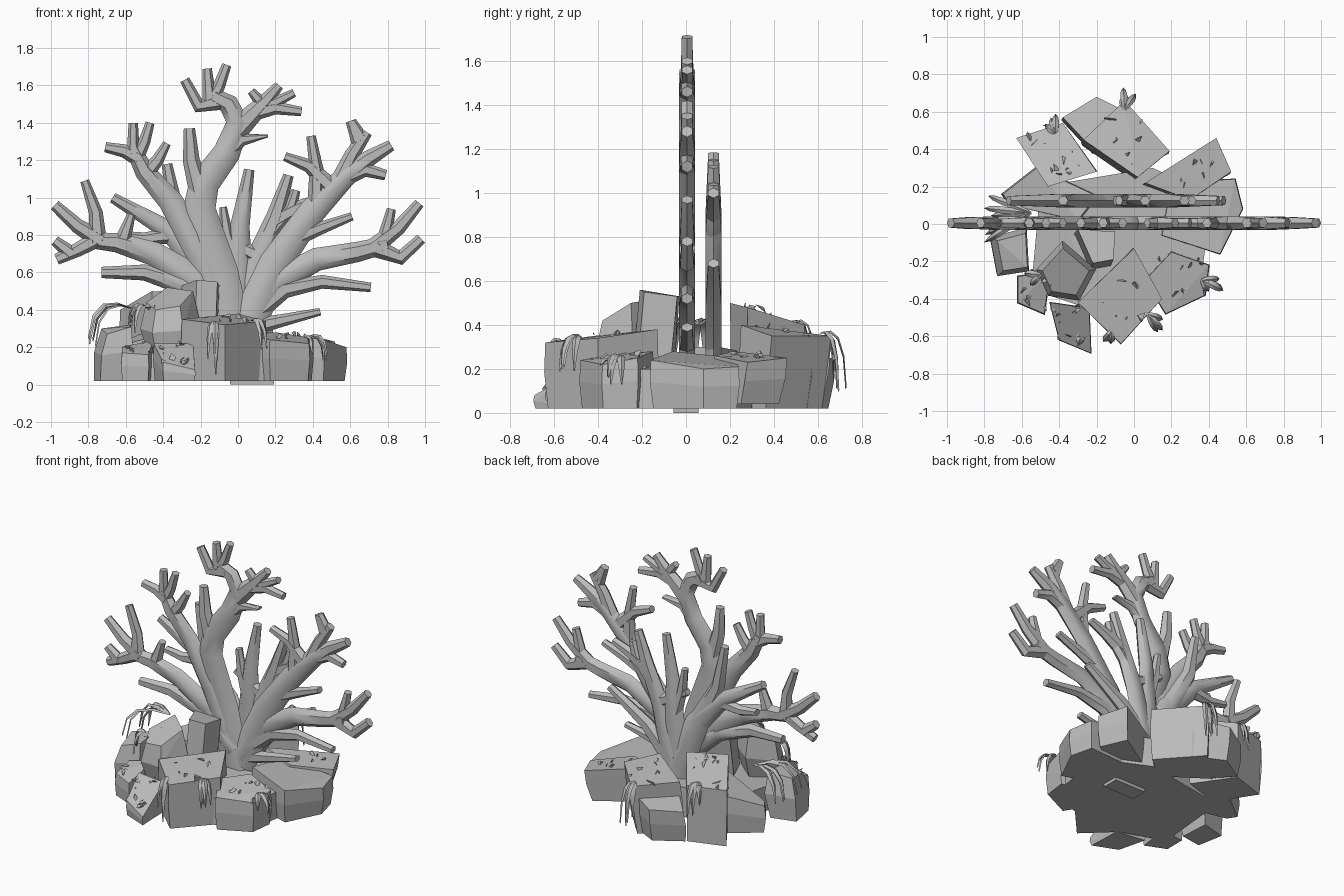
import bpy, bmesh, math, random
from mathutils import Vector
from mathutils.bvhtree import BVHTree

random.seed(4)
grey = bpy.data.materials.new("stone grey")
grey.diffuse_color = (0.5, 0.5, 0.5, 1)


def finish(bm, name, smooth=0):
    bmesh.ops.recalc_face_normals(bm, faces=bm.faces)
    me = bpy.data.meshes.new(name)
    bm.to_mesh(me)
    bm.free()
    ob = bpy.data.objects.new(name, me)
    bpy.context.collection.objects.link(ob)
    me.materials.append(grey)
    if smooth:
        bpy.ops.object.select_all(action='DESELECT')
        ob.select_set(True)
        bpy.context.view_layer.objects.active = ob
        bpy.ops.object.shade_smooth_by_angle(angle=math.radians(smooth))
    return ob


def branch(bm, y, w0, w1, *pts):
    """Flattened six-sided tube through x,z points, tapering from w0 to w1."""
    p = [Vector((x, 0, z)) for x, z in pts]
    rings = []
    for i, c in enumerate(p):
        t = (p[min(i + 1, len(p) - 1)] - p[max(i - 1, 0)]).normalized()
        n = Vector((t.z, 0, -t.x))
        w = w0 + (w1 - w0) * i / (len(p) - 1)
        d = min(0.042, max(0.028, w * 0.9))
        rings.append([bm.verts.new(c + n * (w * math.cos(a)) + Vector((0, y + d * math.sin(a), 0)))
                      for a in [k * math.pi / 3 for k in range(6)]])
    for a, b in zip(rings, rings[1:]):
        for k in range(6):
            bm.faces.new((a[k], a[(k + 1) % 6], b[(k + 1) % 6], b[k]))
    bm.faces.new(rings[0])
    bm.faces.new(rings[-1])


# Large coral fan
bm = bmesh.new()
Y = 0.005
def f(*a): branch(bm, Y, *a)
# central stem and crown
f(.11, .045, (-.02, .2), (-.1, .6), (-.21, .93), (-.18, 1.08), (-.06, 1.24), (0, 1.4), (-.05, 1.5), (-.13, 1.54))
f(.05, .027, (-.08, 1.52), (-.21, 1.49), (-.285, 1.63))
f(.04, .025, (-.15, 1.5), (-.165, 1.69))
f(.04, .025, (-.15, 1.5), (-.1, 1.6), (-.06, 1.71))
f(.065, .026, (-.01, 1.36), (.08, 1.45), (.15, 1.52), (.22, 1.6))
f(.045, .025, (.07, 1.45), (.2, 1.48), (.34, 1.46))
f(.035, .022, (.13, 1.5), (.07, 1.57))
f(.035, .022, (.16, 1.49), (.22, 1.52), (.3, 1.56))
f(.06, .008, (-.08, 1.22), (.02, 1.31), (.16, 1.33))
f(.06, .03, (-.2, 1.02), (-.25, 1.2), (-.26, 1.37))
# upper left branch
f(.09, .04, (-.03, .3), (-.2, .7), (-.36, .98), (-.5, 1.14), (-.56, 1.26))
f(.045, .027, (-.53, 1.21), (-.61, 1.25), (-.71, 1.27))
f(.035, .025, (-.56, 1.23), (-.56, 1.4))
f(.04, .024, (-.54, 1.22), (-.5, 1.3), (-.47, 1.4))
f(.045, .022, (-.5, 1.12), (-.43, 1.2), (-.38, 1.29))
# lower left branch
f(.09, .04, (-.02, .33), (-.22, .56), (-.45, .7), (-.65, .76), (-.79, .77))
f(.045, .03, (-.75, .78), (-.86, .72), (-.97, .67))
f(.04, .028, (-.89, .7), (-.98, .77))
f(.05, .03, (-.73, .77), (-.86, .85), (-.98, .96))
f(.05, .024, (-.75, .76), (-.76, .92), (-.82, 1.09))
f(.045, .022, (-.62, .76), (-.57, .91))
f(.07, .03, (-.02, .33), (-.25, .52), (-.5, .6), (-.73, .6))
# upper right branch
f(.1, .03, (.02, .25), (.2, .65), (.4, .93), (.58, 1.12), (.7, 1.21), (.82, 1.28))
f(.05, .025, (.42, .96), (.42, 1.15), (.39, 1.33))
f(.05, .024, (.5, 1.05), (.38, 1.17), (.25, 1.22))
f(.05, .03, (.55, 1.1), (.61, 1.23), (.69, 1.35))
f(.035, .025, (.64, 1.3), (.6, 1.41))
f(.035, .022, (.66, 1.32), (.61, 1.41))
f(.05, .028, (.55, 1.1), (.68, 1.15), (.79, 1.12))
f(.045, .022, (.3, .78), (.45, .84), (.61, .9))
# lower right branch
f(.08, .045, (.02, .3), (.2, .55), (.42, .67), (.64, .71), (.8, .75))
f(.05, .028, (.72, .73), (.86, .84), (.97, .97))
f(.04, .024, (.78, .77), (.82, .94))
f(.05, .03, (.74, .73), (.87, .68), (.98, .78))
f(.06, .025, (.08, .38), (.25, .51), (.45, .55), (.71, .52))
f(.05, .02, (.04, .3), (.22, .34), (.44, .39))
finish(bm, "large_coral_fan", 50)

# Small coral fan behind it
bm = bmesh.new()
Y = 0.125
f(.1, .028, (-.02, .22), (-.16, .6), (-.38, .83), (-.67, 1.0))
f(.09, .028, (-.05, .3), (-.2, .65), (-.33, .9), (-.38, 1.18))
f(.1, .028, (-.02, .25), (0, .6), (.01, .85), (.06, 1.15))
f(.05, .02, (0, .6), (-.06, .8), (-.08, .95))
f(.09, .028, (0, .25), (.1, .65), (.2, .9), (.27, 1.12))
f(.05, .024, (.17, .82), (.28, .94), (.31, 1.04))
f(.05, .024, (.2, .88), (.33, .95), (.45, 1.0))
f(.05, .024, (.12, .68), (0, .74), (-.1, .8))
f(.07, .024, (.02, .3), (.2, .5), (.48, .68))
f(.045, .022, (-.35, .8), (-.5, .78), (-.62, .8))
finish(bm, "small_coral_fan", 50)

boulders = []


def rock(name, top, grow=1.08, bottom=.02, shift=(0, 0), foot=.93):
    """Convex boulder: a tilted top outline, a bulging waist and a foot, leaning by shift."""
    bm = bmesh.new()
    c = sum((Vector(p) for p in top), Vector()) / len(top)
    for p in top:
        p = Vector(p)
        for s, k in ((1, 1), (grow, .55), (grow * foot, 0)):
            q = c + (p - c) * s
            bm.verts.new((q.x + shift[0] * (1 - k), q.y + shift[1] * (1 - k), bottom + (p.z - bottom) * k))
    bmesh.ops.convex_hull(bm, input=bm.verts)
    bmesh.ops.delete(bm, geom=[v for v in bm.verts if not v.link_faces], context='VERTS')
    bmesh.ops.dissolve_limit(bm, angle_limit=math.radians(6), verts=bm.verts, edges=bm.edges)
    bm.normal_update()
    boulders.append(BVHTree.FromBMesh(bm))
    finish(bm, name)


# Boulders of the base
rock("back_boulder", [(-.05, .66, .35), (.19, .39, .35), (.02, .25, .4), (-.27, .45, .36)], 1.02, .02, (-.02, -.03))
rock("back_low_boulder", [(-.2, .68, .24), (-.38, .57, .23), (-.22, .4, .28), (0, .58, .28)], 1.05, .02, (0, -.03))
rock("back_left_boulder", [(-.63, .46, .4), (-.38, .54, .4), (-.2, .28, .48), (-.46, .2, .5)], 1.03)
rock("left_boulder", [(-.7, .16, .2), (-.52, .3, .27), (-.2, .15, .3), (-.3, .02, .3), (-.66, .1, .2)], 1.05)
rock("back_right_boulder", [(.06, .22, .28), (.44, .46, .25), (.52, .28, .23), (.3, .13, .26)], 1.03, .04, (-.03, -.03))
rock("right_boulder", [(.2, .22, .25), (.54, .24, .21), (.58, .08, .2), (.46, -.16, .24), (.15, -.06, .28)], 1.02)
rock("front_boulder", [(0, -.13, .38), (.15, -.4, .34), (-.07, -.64, .32), (-.3, -.42, .35)], 1.02)
rock("tall_boulder", [(-.3, -.03, .53), (-.1, -.04, .53), (-.11, -.19, .55), (-.22, -.21, .56)], 1.08, .02, (-.02, -.05))
rock("left_front_boulder", [(-.73, -.09, .3), (-.58, -.05, .32), (-.57, -.23, .31), (-.7, -.25, .27)], 1.3, .02, (-.03, 0), .85)
rock("left_low_boulder", [(-.62, -.28, .2), (-.45, -.26, .24), (-.48, -.48, .16), (-.62, -.42, .17)], 1.06)
rock("right_front_boulder", [(.06, -.3, .27), (.2, -.15, .28), (.4, -.22, .25), (.38, -.38, .22), (.17, -.48, .24)], 1.03)
rock("front_low_boulder", [(-.45, -.42, .22), (-.24, -.45, .22), (-.23, -.69, .08), (-.4, -.62, .12)], 1.03)
rock("round_boulder", [(-.38, -.13, .52), (-.24, -.25, .5), (-.31, -.38, .42), (-.44, -.36, .4), (-.49, -.25, .44)],
     1.28, .13, (0, 0), .65)
rock("base_bed", [(-.5, .2, .22), (.1, .3, .22), (.42, .15, .2), (.35, -.35, .2), (-.1, -.5, .2), (-.55, -.35, .16)],
     1.0, .02, (0, 0), 1)
rock("centre_stone", [(-.05, .06, .2), (.2, .06, .2), (.2, -.06, .2), (-.05, -.06, .2)], 1.0, 0)

# Loose chips scattered on the boulders, dropped onto the surface
bm = bmesh.new()
for cx, cy, spread, count in ((-.38, -.54, .1, 22), (-.5, -.33, .09, 12), (-.43, .38, .13, 14),
                              (-.05, .45, .13, 8), (.25, -.28, .12, 12), (-.05, -.4, .14, 8),
                              (.35, .28, .1, 6)):
    for i in range(count):
        x, y = cx + random.uniform(-spread, spread), cy + random.uniform(-spread, spread)
        hits = [h[0].z for h in (t.ray_cast(Vector((x, y, 2)), Vector((0, 0, -1))) for t in boulders) if h[0]]
        if not hits:
            continue
        s = random.uniform(.018, .038)
        vs = [bm.verts.new(Vector((x, y, max(hits))) + Vector([random.uniform(-1, 1) for k in range(3)]).normalized() * s)
              for j in range(4)]
        for t in ((0, 1, 2), (0, 1, 3), (0, 2, 3), (1, 2, 3)):
            bm.faces.new([vs[k] for k in t])
finish(bm, "loose_chips")


def tuft(name, x, y, z, angle, reach, drop, count=4):
    """Arching leaves that rise slightly and then hang over the rock."""
    bm = bmesh.new()
    for i in range(count):
        a = math.radians(angle + random.uniform(-35, 35))
        d = Vector((math.cos(a), math.sin(a), 0))
        side = Vector((-d.y, d.x, 0))
        r, h = reach * random.uniform(.5, 1), drop * random.uniform(.5, 1)
        rings = []
        for k in range(5):
            t = k / 4
            c = Vector((x, y, z)) + d * r * math.sin(t * 1.5) + Vector((0, 0, .18 * r * math.sin(t * 3) - h * t ** 2.5))
            w = .018 * math.sin(.35 + t * 2.7) + .001
            rings.append([bm.verts.new(c + side * w), bm.verts.new(c - side * w),
                          bm.verts.new(c + Vector((0, 0, .008)) + d * .006)])
        for p, q in zip(rings, rings[1:]):
            for k in range(3):
                bm.faces.new((p[k], p[(k + 1) % 3], q[(k + 1) % 3], q[k]))
    finish(bm, name, 50)


# Hanging weed tufts
tuft("left_weed", -.55, .06, .4, 178, .3, .22, 5)
tuft("left_rock_weed", -.5, -.27, .42, 200, .12, .15)
tuft("front_weed", .07, -.48, .34, -50, .16, .2)
tuft("front_left_weed", -.12, -.57, .33, -100, .09, .3, 3)
tuft("right_weed", .36, -.3, .25, -30, .13, .15)
tuft("back_weed", -.05, .61, .36, 80, .12, .28)
tuft("back_left_weed", -.42, .48, .41, 120, .12, .22)
